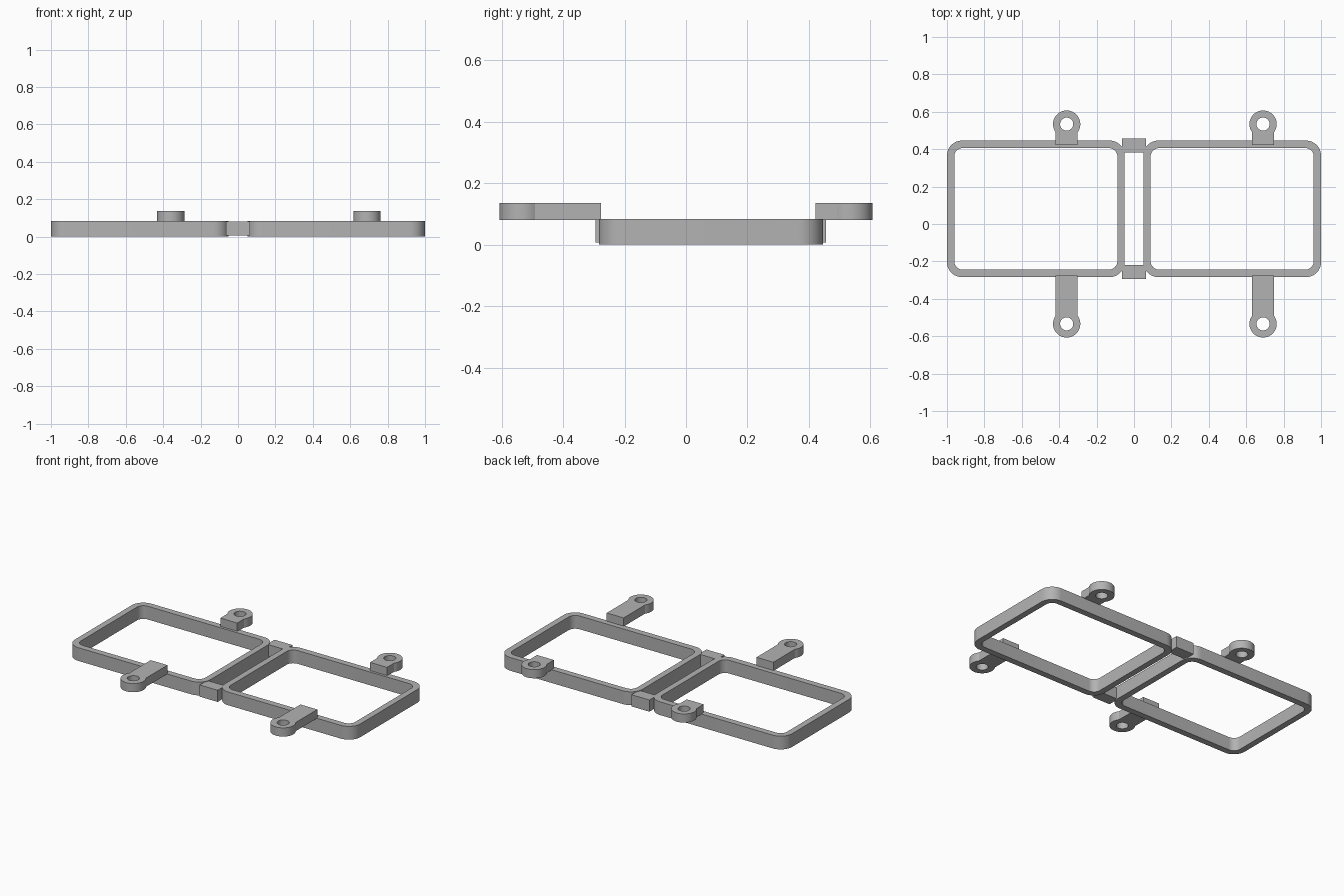
import bpy, bmesh, math

if "Cube" in bpy.data.objects:
    bpy.data.objects.remove(bpy.data.objects["Cube"])

grey = bpy.data.materials.new("grey plastic")
grey.diffuse_color = (0.45, 0.45, 0.45, 1)
grey.use_nodes = True
grey.node_tree.nodes["Principled BSDF"].inputs["Base Color"].default_value = grey.diffuse_color


def arc(cx, cy, r, a0, a1, n):
    """Points along an arc, angles in degrees."""
    return [(cx + r * math.cos(math.radians(a0 + (a1 - a0) * i / n)),
             cy + r * math.sin(math.radians(a0 + (a1 - a0) * i / n)))
            for i in range(n + 1)]


def rounded_rect(cx, cy, hx, hy, r):
    pts = []
    for k, (sx, sy) in enumerate([(1, 1), (-1, 1), (-1, -1), (1, -1)]):
        pts += arc(cx + sx * (hx - r), cy + sy * (hy - r), r, 90 * k, 90 * k + 90, 10)
    return pts


def plate(name, outlines, z0, z1):
    """Extrude a flat outline, with any further outlines as holes."""
    curve = bpy.data.curves.new(name, 'CURVE')
    curve.dimensions = '2D'
    curve.fill_mode = 'BOTH'
    curve.extrude = (z1 - z0) / 2
    for pts in outlines:
        s = curve.splines.new('POLY')
        s.points.add(len(pts) - 1)
        for p, (x, y) in zip(s.points, pts):
            p.co = (x, y, 0, 1)
        s.use_cyclic_u = True
    tmp = bpy.data.objects.new(name + "_outline", curve)
    bpy.context.collection.objects.link(tmp)
    deps = bpy.context.evaluated_depsgraph_get()
    mesh = bpy.data.meshes.new_from_object(tmp.evaluated_get(deps))
    bpy.data.objects.remove(tmp)
    bm = bmesh.new()
    bm.from_mesh(mesh)
    bmesh.ops.remove_doubles(bm, verts=bm.verts, dist=1e-5)
    bmesh.ops.translate(bm, verts=bm.verts, vec=(0, 0, (z0 + z1) / 2))
    bmesh.ops.recalc_face_normals(bm, faces=bm.faces)
    bm.to_mesh(mesh)
    bm.free()
    mesh.materials.clear()
    mesh.materials.append(grey)
    ob = bpy.data.objects.new(name, mesh)
    bpy.context.collection.objects.link(ob)
    bpy.ops.object.select_all(action='DESELECT')
    ob.select_set(True)
    bpy.context.view_layer.objects.active = ob
    bpy.ops.object.shade_smooth_by_angle(angle=math.radians(30))
    return ob


CY = 0.081  # middle of the frames in y

# Two rounded rectangular frames
for side, sx in (("left", -1), ("right", 1)):
    cx = sx * 0.525
    plate(side + "_frame",
          [rounded_rect(cx, CY, 0.475, 0.365, 0.08),
           rounded_rect(cx, CY, 0.436, 0.325, 0.045)], 0, 0.084)

# Small blocks joining the frames
for end, sy in (("back", 1), ("front", -1)):
    y0, y1 = sorted((CY + sy * 0.30, CY + sy * 0.375))
    plate(end + "_joining_block",
          [[(-0.063, y0), (0.063, y0), (0.063, y1), (-0.063, y1)]], 0.007, 0.081)

# Mounting lugs: a stem with a drilled round end
R, W, HY = 0.073, 0.059, 0.534
A = math.degrees(math.acos(W / R))
for side, x in (("left", -0.36), ("right", 0.69)):
    for end, sy, root in (("back", 1, 0.422), ("front", -1, -0.276)):
        outline = arc(0, 0, R, -A, 180 + A, 32)
        outline = [(x + px, sy * (HY + py)) for px, py in outline]
        outline += [(x - W, root), (x + W, root)]
        plate(f"{end}_{side}_mounting_lug",
              [outline, arc(x, sy * HY, 0.035, 0, 348.75, 31)], 0.081, 0.136)
